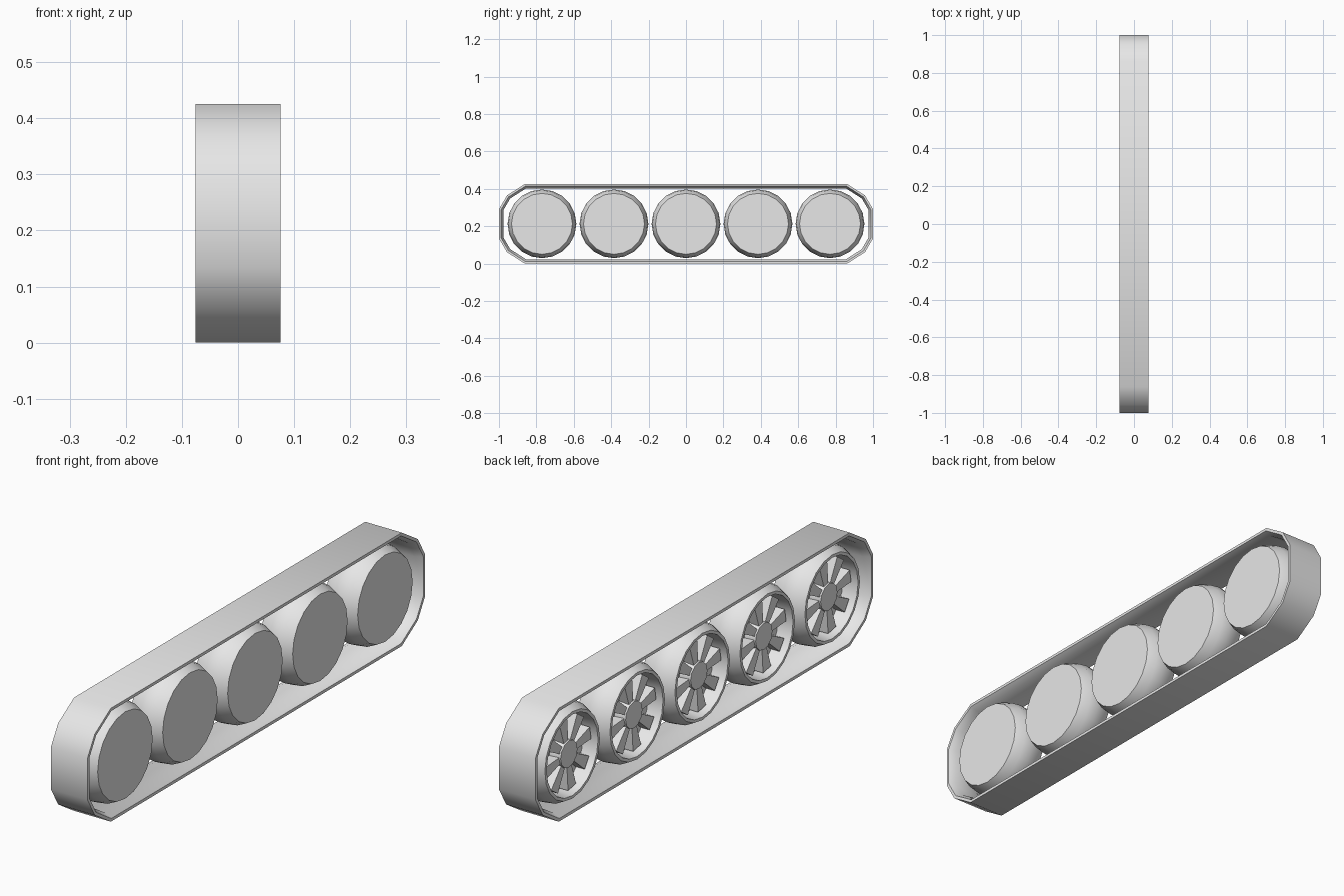
import bpy, bmesh
from math import sin, cos, pi, radians
from mathutils import Vector

cube = bpy.data.objects.get("Cube")
if cube:
    bpy.data.objects.remove(cube)

grey = bpy.data.materials.new("light_grey")
grey.use_nodes = True
grey.diffuse_color = (0.8, 0.8, 0.8, 1)
grey.node_tree.nodes["Principled BSDF"].inputs["Base Color"].default_value = (0.8, 0.8, 0.8, 1)

MID_Z = 0.2125


def finish(bm, name, location=(0, 0, MID_Z)):
    bmesh.ops.remove_doubles(bm, verts=bm.verts, dist=1e-5)
    bmesh.ops.recalc_face_normals(bm, faces=bm.faces)
    mesh = bpy.data.meshes.new(name)
    bm.to_mesh(mesh)
    bm.free()
    mesh.materials.append(grey)
    ob = bpy.data.objects.new(name, mesh)
    bpy.context.collection.objects.link(ob)
    ob.location = location
    bpy.ops.object.select_all(action='DESELECT')
    ob.select_set(True)
    bpy.context.view_layer.objects.active = ob
    bpy.ops.object.shade_smooth_by_angle(angle=radians(40))
    return ob


def bridge(bm, rings, closed):
    """Skin consecutive rings of vertices with quads."""
    last = len(rings) if closed else len(rings) - 1
    for i in range(last):
        a, b = rings[i], rings[(i + 1) % len(rings)]
        for j in range(len(a)):
            k = (j + 1) % len(a)
            bm.faces.new((a[j], a[k], b[k], b[j]))


def lathe(bm, profile, sides):
    """Turn (x, radius) points around the x axis and cap both ends."""
    rings = [[bm.verts.new((x, r * cos(2 * pi * j / sides), r * sin(2 * pi * j / sides)))
              for j in range(sides)] for x, r in profile]
    bridge(bm, rings, False)
    bm.faces.new(rings[0])
    bm.faces.new(rings[-1])


# Track belt: one corner mirrored to a closed outline, lofted through a band section
corner = [(1, 0.078), (0.957, 0.152), (0.862, MID_Z)]
half = corner + [(-y, z) for y, z in reversed(corner)]
outline = [Vector(p) for p in half + [(-y, -z) for y, z in half]]


def inset(d):
    points = []
    for i, p in enumerate(outline):
        a = (p - outline[i - 1]).normalized()
        b = (outline[(i + 1) % len(outline)] - p).normalized()
        n = Vector((-a.y, a.x)) + Vector((-b.y, b.x))
        points.append(p + n * (2 * d / n.length_squared))
    return points


bm = bmesh.new()
section = [(0.076, 0), (0.076, 0.011), (0.05, 0.023)]
section += [(-x, d) for x, d in reversed(section)]
bridge(bm, [[bm.verts.new((x, p.x, p.y)) for p in inset(d)] for x, d in section], True)
finish(bm, "track_belt")


# Road wheels: crowned tread, closed on one side and dished on the other
def wheel(name, y):
    bm = bmesh.new()
    lathe(bm, [(0.071, 0.163), (0.036, 0.179), (0, 0.184), (-0.036, 0.179),
               (-0.068, 0.163), (-0.068, 0.152), (-0.01, 0.146)], 20)
    finish(bm, name, (0, y, MID_Z))


# Hub and spokes inside the dish
def spokes(name, y, count=8):
    bm = bmesh.new()
    lathe(bm, [(-0.008, 0.055), (-0.054, 0.05)], 12)
    for i in range(count):
        a = 2 * pi * i / count + radians(11)
        out, side = Vector((0, -cos(a), sin(a))), Vector((0, sin(a), cos(a)))
        rings = [[bm.verts.new(out * r + side * s * w + Vector((x, 0, 0)))
                  for x, s in ((-0.008, -1), (-0.008, 1), (-0.048, 1), (-0.048, -1))]
                 for r, w in ((0.04, 0.012), (0.138, 0.024))]
        bridge(bm, rings, False)
        bm.faces.new(rings[0])
        bm.faces.new(rings[1])
    finish(bm, name, (0, y, MID_Z))


for i in range(5):
    y = (i - 2) * 0.385
    wheel(f"road_wheel_{i + 1}", y)
    spokes(f"wheel_spokes_{i + 1}", y)
